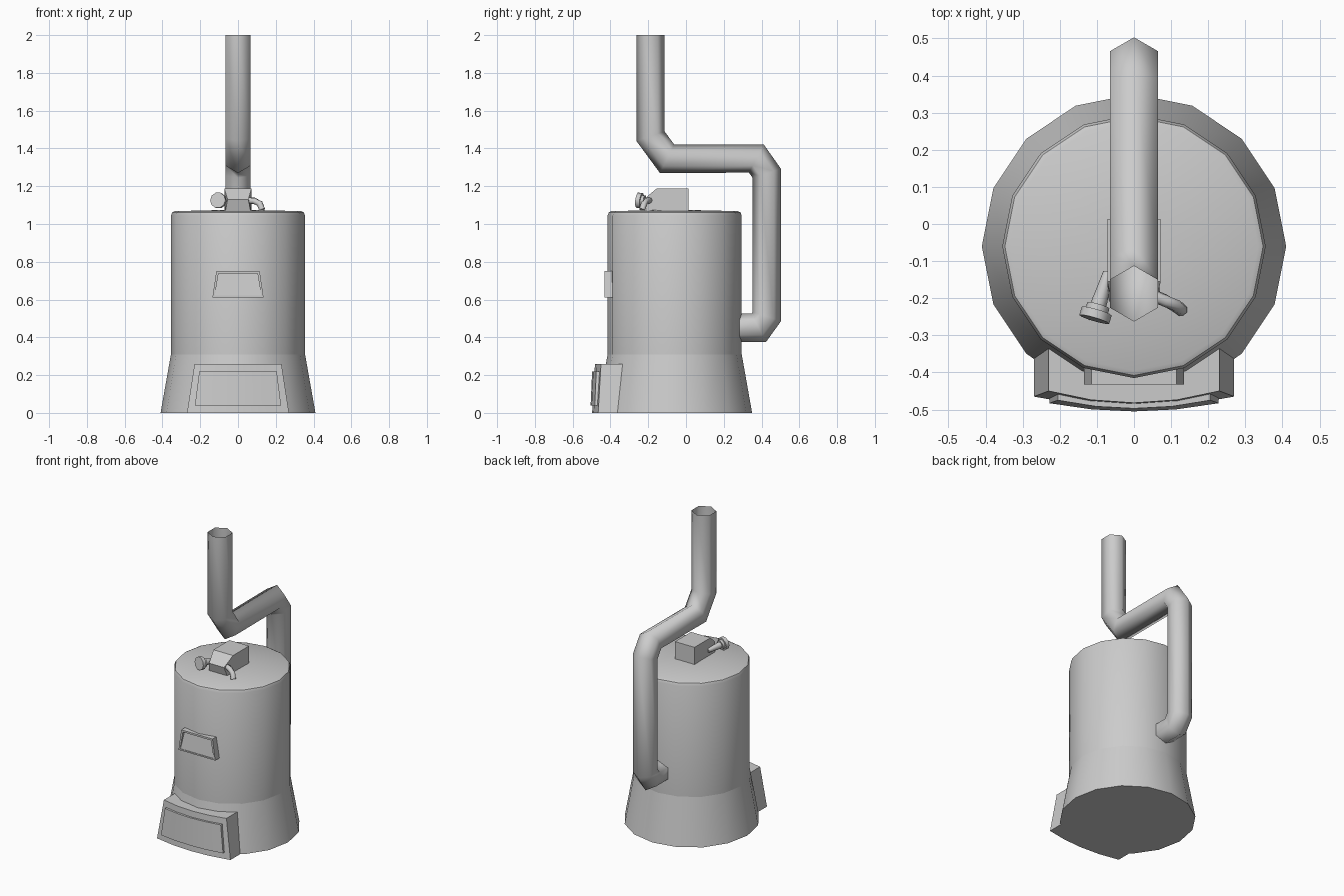
import bpy, bmesh, math
from mathutils import Vector

if "Cube" in bpy.data.objects:
    bpy.data.objects.remove(bpy.data.objects["Cube"])

CY = -0.06  # body axis


def make(name, verts, faces, smooth=None):
    me = bpy.data.meshes.new(name)
    bm = bmesh.new()
    vs = [bm.verts.new(v) for v in verts]
    for f in faces:
        bm.faces.new([vs[i] for i in f])
    bmesh.ops.recalc_face_normals(bm, faces=bm.faces)
    bm.to_mesh(me)
    bm.free()
    ob = bpy.data.objects.new(name, me)
    bpy.context.collection.objects.link(ob)
    if smooth:
        bpy.ops.object.select_all(action='DESELECT')
        ob.select_set(True)
        bpy.context.view_layer.objects.active = ob
        bpy.ops.object.shade_smooth_by_angle(angle=math.radians(smooth))
    return ob


def skin(name, rings, caps=(True, True), smooth=None):
    """Join equal-sized closed rings into a skin, with optional end caps."""
    n = len(rings[0])
    verts = [p for r in rings for p in r]
    faces = [(k*n+i, k*n+(i+1) % n, (k+1)*n+(i+1) % n, (k+1)*n+i)
             for k in range(len(rings)-1) for i in range(n)]
    if caps[0]:
        faces.append(tuple(range(n)))
    if caps[1]:
        faces.append(tuple(range(len(verts)-n, len(verts))))
    return make(name, verts, faces, smooth)


def lathe(name, prof, n=16, smooth=30):
    return skin(name, [[(r*math.cos(2*math.pi*i/n), CY+r*math.sin(2*math.pi*i/n), z)
                        for i in range(n)] for r, z in prof], smooth=smooth)


def tube(name, path, radii, n, side, caps=(True, True), smooth=65):
    """Sweep a polygon along a path with mitred corners; side is about normal to the path."""
    pts = [Vector(p) for p in path]
    rings = []
    for k, p in enumerate(pts):
        d0 = (p-pts[k-1]).normalized() if k else (pts[1]-p).normalized()
        d1 = (pts[k+1]-p).normalized() if k < len(pts)-1 else d0
        t = (d0+d1).normalized()
        s = Vector(side)
        s = (s-t*s.dot(t)).normalized()
        u = t.cross(s)
        m = 1/max(0.5, t.dot(d0))
        rings.append([p+radii[k]*(u*m*math.cos(2*math.pi*i/n)+s*math.sin(2*math.pi*i/n))
                      for i in range(n)])
    return skin(name, rings, caps, smooth)


# Boiler drum with flared base and rounded lid rim
lathe("flared_base", [(0.41, 0), (0.355, 0.31)])
lathe("drum", [(0.355, 0.31), (0.355, 1.045), (0.348, 1.062), (0.335, 1.068), (0.05, 1.075)])

# Hexagonal flue pipe, open at the top
flue = [(0.27, 0.45), (0.385, 0.45), (0.428, 0.51), (0.428, 1.268), (0.372, 1.347),
        (-0.10, 1.345), (-0.188, 1.465), (-0.188, 2.0)]
tube("flue_pipe", [(0, y, z) for y, z in flue], [0.075]*len(flue), 6, (1, 0, 0),
     caps=(True, False))


def bowed(w, yc, ye, yb, z):
    """Horizontal outline with a bowed front."""
    front = [(w*t, ye+(yc-ye)*(1-t*t), z) for t in (-1, -0.5, 0, 0.5, 1)]
    return front + [(w, yb, z), (-w, yb, z)]


# Ash box and its raised door
skin("ash_box", [bowed(0.27, -0.497, -0.465, -0.30, 0), bowed(0.23, -0.482, -0.45, -0.30, 0.26)],
     smooth=20)
skin("ash_door", [bowed(0.228, -0.505, -0.483, -0.45, 0.04),
                  bowed(0.205, -0.497, -0.475, -0.45, 0.22)], smooth=20)


# Window frame with a recessed, tilted pane
def trap(s, y0, y1, z0, z1):
    return [(-0.135+s, y0, z0), (0.135-s, y0, z0), (0.115-s, y1, z1), (-0.115+s, y1, z1)]


skin("window_frame", [trap(0, -0.33, -0.33, 0.612, 0.75), trap(0, -0.432, -0.432, 0.612, 0.75),
                      trap(0.012, -0.432, -0.432, 0.621, 0.738),
                      trap(0.012, -0.428, -0.413, 0.621, 0.738)])

# Valve housing on the lid: side profile with half-widths
prof = [(0.013, 1.06, 0.072), (0.013, 1.188, 0.072), (-0.155, 1.188, 0.072),
        (-0.225, 1.13, 0.055), (-0.205, 1.06, 0.068)]
skin("valve_housing", [[(s*w, y, z) for y, z, w in prof] for s in (-1, 1)])

# Pressure knob with stem
a, b = Vector((-0.07, -0.13, 1.11)), Vector((-0.107, -0.257, 1.126))
steps = [(0, 0.013), (0.6, 0.021), (0.7, 0.021), (0.7, 0.031), (0.82, 0.031),
         (0.825, 0.042), (1, 0.042)]
d = (b-a).normalized()
s = d.cross(Vector((0, 0, 1))).normalized()
u = s.cross(d)
skin("pressure_knob", [[a.lerp(b, t)+r*(s*math.cos(i*math.pi/5)+u*math.sin(i*math.pi/5))
                        for i in range(10)] for t, r in steps], smooth=40)

# Curved outlet spout
tube("outlet_spout", [(0.045, -0.19, 1.125), (0.085, -0.207, 1.123), (0.115, -0.222, 1.108),
                      (0.128, -0.232, 1.075)], [0.017]*4, 8, (0.4, -0.9, 0))
